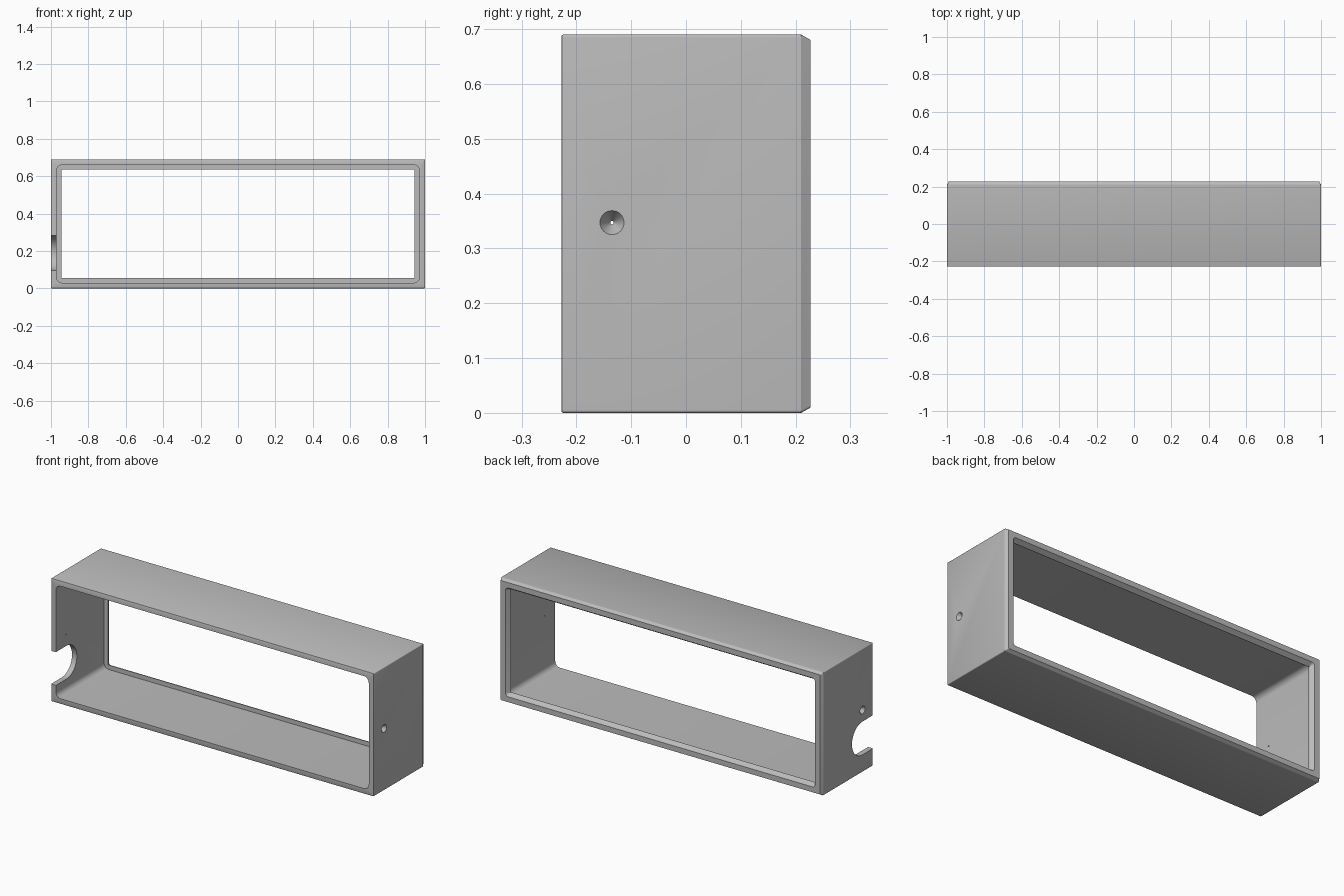
import bpy, bmesh, math
from mathutils import Matrix, Vector

cube = bpy.data.objects.get("Cube")
if cube:
    bpy.data.objects.remove(cube, do_unlink=True)

H, D = 0.69, 0.2275          # height and half depth
HOLE_Y, HOLE_Z = -0.135, 0.347

grey = bpy.data.materials.new("plain grey")
grey.use_nodes = True
colour = (0.5, 0.5, 0.5, 1)
grey.diffuse_color = colour
grey.node_tree.nodes["Principled BSDF"].inputs["Base Color"].default_value = colour


def make_object(name, bm):
    bmesh.ops.recalc_face_normals(bm, faces=bm.faces)
    mesh = bpy.data.meshes.new(name)
    bm.to_mesh(mesh)
    bm.free()
    mesh.materials.append(grey)
    obj = bpy.data.objects.new(name, mesh)
    bpy.context.collection.objects.link(obj)
    return obj


def rounded_ring(bm, inset, y, radius, steps=6):
    """Rounded rectangle in the xz plane, inset from the outer size."""
    cx, cz = 1 - inset - radius, H / 2 - inset - radius
    ring = []
    for quarter, (sx, sz) in enumerate([(1, 1), (-1, 1), (-1, -1), (1, -1)]):
        for i in range(steps + 1):
            a = (quarter + i / steps) * math.pi / 2
            ring.append(bm.verts.new((sx * cx + radius * math.cos(a), y,
                                      H / 2 + sz * cz + radius * math.sin(a))))
    return ring


# Frame: rings run around the wall section, with a sloped lip at the back
section = [
    (0.004, -D, 0.003), (0.0012, -D + 0.0012, 0.004), (0, -D + 0.004, 0.005),
    (0, 0.21, 0.005), (0.01, D, 0.004), (0.04, D, 0.018),
    (0.055, 0.205, 0.002), (0.055, 0.2, 0.002),
    (0.03, 0.2, 0.03), (0.03, -D, 0.03),
]
bm = bmesh.new()
rings = [rounded_ring(bm, *s) for s in section]
for a, b in zip(rings, rings[1:] + rings[:1]):
    for i in range(len(a)):
        j = (i + 1) % len(a)
        bm.faces.new((a[i], a[j], b[j], b[i]))
frame = make_object("frame", bm)


def cut(cutter):
    cutter.hide_render = True
    cutter.hide_set(True)
    mod = frame.modifiers.new(cutter.name, 'BOOLEAN')
    mod.operation = 'DIFFERENCE'
    mod.solver = 'EXACT'
    mod.object = cutter
    bpy.context.view_layer.objects.active = frame
    bpy.ops.object.modifier_apply(modifier=mod.name)
    bpy.data.objects.remove(cutter, do_unlink=True)


# Countersunk pin holes through both end walls
for side, label in ((1, "left"), (-1, "right")):
    bm = bmesh.new()
    turn = Matrix.Rotation(side * math.pi / 2, 4, 'Y')
    place = Matrix.Translation((side * 0.985, HOLE_Y, HOLE_Z)) @ turn
    bmesh.ops.create_cone(bm, cap_ends=True, segments=32, radius1=0.0025,
                          radius2=0.0225, depth=0.032, matrix=place)
    cut(make_object(label + "_hole_cutter", bm))

# Round-ended notch in the right end wall, open to the front
bm = bmesh.new()
r, cz = 0.093, 0.19
cy = -D + r
outline = [(-0.3, cz - r)]
for i in range(33):
    a = -math.pi / 2 + math.pi * i / 32
    outline.append((cy + r * math.cos(a), cz + r * math.sin(a)))
outline.append((-0.3, cz + r))
face = bm.faces.new([bm.verts.new((-1.1, y, z)) for y, z in outline])
move = bmesh.ops.extrude_face_region(bm, geom=[face])
bmesh.ops.translate(bm, vec=Vector((0.2, 0, 0)),
                    verts=[v for v in move["geom"] if isinstance(v, bmesh.types.BMVert)])
cut(make_object("notch_cutter", bm))

# Smooth the curves and keep the edges crisp
bpy.ops.object.select_all(action='DESELECT')
frame.select_set(True)
bpy.context.view_layer.objects.active = frame
bpy.ops.object.shade_smooth_by_angle(angle=math.radians(28))
